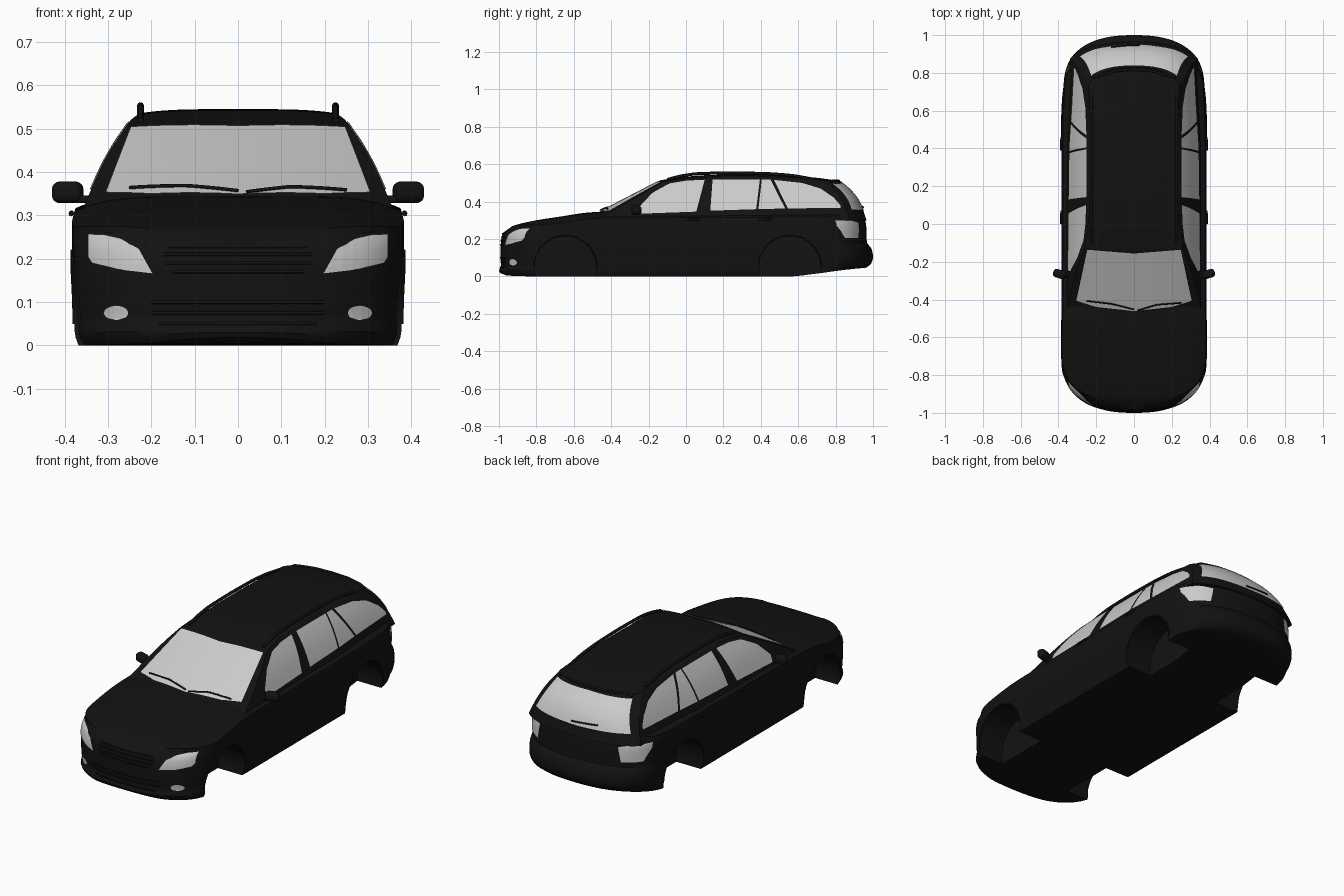
import bpy, bmesh, math
from mathutils import Vector
from mathutils.bvhtree import BVHTree

if "Cube" in bpy.data.objects:
    bpy.data.objects.remove(bpy.data.objects["Cube"])

black = bpy.data.materials.new("black_paint")
black.diffuse_color = (0.006, 0.006, 0.006, 1)
black.use_nodes = True
black.node_tree.nodes["Principled BSDF"].inputs["Base Color"].default_value = black.diffuse_color
trees = []          # body surfaces that panels and trims are laid on


def curve(x, pts):
    """Smooth interpolation through (x, value) points."""
    if x <= pts[0][0]:
        return pts[0][1]
    if x >= pts[-1][0]:
        return pts[-1][1]
    i = next(k for k in range(len(pts) - 1) if x <= pts[k + 1][0])
    slope = [(b[1] - a[1]) / (b[0] - a[0]) for a, b in zip(pts, pts[1:])]

    def tangent(k):
        if k == 0 or k == len(pts) - 1:
            return slope[min(k, len(slope) - 1)]
        a, b = slope[k - 1], slope[k]
        return 0 if a * b <= 0 else 2 * a * b / (a + b)
    h = pts[i + 1][0] - pts[i][0]
    t = (x - pts[i][0]) / h
    return (pts[i][1] * (1 + 2 * t) * (1 - t) ** 2 + pts[i + 1][1] * t * t * (3 - 2 * t)
            + tangent(i) * h * t * (1 - t) ** 2 - tangent(i + 1) * h * t * t * (1 - t))


def finish(bm, name, mat=None, angle=35):
    me = bpy.data.meshes.new(name)
    bm.to_mesh(me)
    bm.free()
    ob = bpy.data.objects.new(name, me)
    bpy.context.collection.objects.link(ob)
    if mat:
        me.materials.append(mat)
    smooth(ob, angle)
    return ob


def smooth(ob, angle=35):
    bpy.ops.object.select_all(action='DESELECT')
    ob.select_set(True)
    bpy.context.view_layer.objects.active = ob
    bpy.ops.object.shade_smooth_by_angle(angle=math.radians(angle))


def box_shell(name, n, fn):
    """Subdivided box whose surface is reshaped by fn(u, v, w)."""
    bm = bmesh.new()
    verts = {}

    def vert(key):
        if key not in verts:
            u, v, w = (key[a] / n[a] for a in range(3))
            verts[key] = bm.verts.new(fn(math.sin((u - 0.5) * math.pi), v, w))
        return verts[key]
    for a, b, c in ((0, 1, 2), (1, 2, 0), (2, 0, 1)):
        for end in (0, n[c]):
            for i in range(n[a]):
                for j in range(n[b]):
                    quad = []
                    for di, dj in ((0, 0), (1, 0), (1, 1), (0, 1)):
                        key = [0, 0, 0]
                        key[a], key[b], key[c] = i + di, j + dj, end
                        quad.append(vert(tuple(key)))
                    bm.faces.new(quad)
    bmesh.ops.recalc_face_normals(bm, faces=bm.faces)
    trees.append(BVHTree.FromBMesh(bm))
    return finish(bm, name, black)


# Lower body: side profile, plan rounding and flank curves
TOP = [(-1, .20), (-.98, .232), (-.95, .26), (-.83, .294), (-.67, .32), (-.5, .343), (-.4, .346), (.9, .352), (1, .345)]
BOTTOM = [(-1, .02), (-.95, .004), (-.8, 0), (.55, 0), (.7, .015), (.85, .035), (1, .05)]
NOSE = [(0, -.98), (.03, -1), (.06, -.988), (.1, -.992), (.18, -.99), (.23, -.98), (.26, -.95)]
TAIL = [(.04, .955), (.065, .988), (.1, 1), (.155, .99), (.175, .967), (.25, .965), (.35, .95)]
FLANK = [(0, .368), (.03, .377), (.1, .379), (.2, .383), (.28, .383), (.31, .377), (.35, .36)]
TAPER = [(-1, .97), (-.6, 1), (.5, 1), (.8, .97), (1, .96)]


def lower(u, v, w):
    y = 2 * v - 1
    bow = 0.25 * (1 - max(0, 1 - abs(u) ** 2.4) ** (1 / 2.4))
    for _ in range(4):
        zb = curve(y, BOTTOM)
        z = zb + w * (curve(y, TOP) - 0.035 * abs(u) ** 6 - zb)
        front, rear = curve(z, NOSE) + bow, curve(z, TAIL) - bow
        y = front + v * (rear - front)
    return u * curve(z, FLANK) * curve(y, TAPER), y, z


body = box_shell("lower_body", (36, 100, 18), lower)

# Cabin: raked front and rear, tumblehome sides, arched roof
ROOF = [(-.14, .514), (0, .533), (.15, .543), (.3, .545), (.5, .541), (.7, .527), (.83, .508)]
SIDE = [(.3, .363), (.345, .345), (.4, .321), (.45, .295), (.5, .262), (.52, .247), (.535, .228)]
REAR = [(.3, .965), (.345, .95), (.4, .926), (.45, .89), (.505, .83)]


def cabin(u, v, w):
    y = 1.4 * v - 0.5
    for _ in range(4):
        z = 0.3 + w * (curve(y, ROOF) - 0.01 * u ** 4 - 0.3)
        t = (z - 0.3) / 0.212
        front = -0.55 + 0.41 * t + (0.07 - 0.045 * t) * u * u
        rear = curve(z, REAR) - 0.05 * u * u - 0.04 * u ** 6
        y = front + v * (rear - front)
    return u * curve(z, SIDE) * curve(y, [(.4, 1), (.9, .93)]), y, z


box_shell("cabin", (30, 70, 18), cabin)

# Wheel wells cut into both flanks
WHEELS = (("front", -.645), ("rear", .555))
for label, y in WHEELS:
    for s in (1, -1):
        bpy.ops.mesh.primitive_cylinder_add(vertices=64, radius=.165, depth=.3,
                                            location=(s * .37, y, .05), rotation=(0, math.pi / 2, 0))
        cutter = bpy.context.object
        cutter.hide_render = True
        mod = body.modifiers.new("well", 'BOOLEAN')
        mod.operation, mod.object, mod.solver = 'DIFFERENCE', cutter, 'EXACT'
        bpy.context.view_layer.objects.active = body
        bpy.ops.object.modifier_apply(modifier=mod.name)
        bpy.data.objects.remove(cutter)
smooth(body)


def project(view, a, b, lift):
    """Lay a point of a flat view on the body surface."""
    start, d = {"side": ((2, a, b), (-1, 0, 0)), "front": ((a, -2, b), (0, 1, 0)),
                "back": ((a, 2, b), (0, -1, 0)), "top": ((a, b, 2), (0, 0, -1))}[view]
    start, d = Vector(start), Vector(d)
    hits = [h for h in (t.ray_cast(start, d) for t in trees) if h[0]]
    if not hits:
        hits = [t.find_nearest(start + d * 1.2) for t in trees]
    p, normal = min(hits, key=lambda h: (h[0] - start).length)[:2]
    return p + normal * lift


def resample(pts, n):
    pts = [Vector(p) for p in pts]
    run = [0]
    for a, b in zip(pts, pts[1:]):
        run.append(run[-1] + (b - a).length)
    out = []
    for i in range(n + 1):
        s = run[-1] * i / n
        k = max(j for j in range(len(pts) - 1) if run[j] <= s + 1e-9)
        out.append(pts[k].lerp(pts[k + 1], min(1, (s - run[k]) / (run[k + 1] - run[k]))))
    return out


def panel(name, view, low, high, mirror=True, n=28, m=12):
    """Glass or lamp skin between a lower and an upper edge."""
    bm = bmesh.new()
    lo, hi = resample(low, n), resample(high, n)
    rows = [[bm.verts.new(project(view, *lo[i].lerp(hi[i], j / m), .003)) for i in range(n + 1)]
            for j in range(m + 1)]
    for r, q in zip(rows, rows[1:]):
        for i in range(n):
            bm.faces.new((r[i], r[i + 1], q[i + 1], q[i]))
    if view == "back":
        bmesh.ops.reverse_faces(bm, faces=bm.faces)
    ob = finish(bm, name, None, 60)
    if mirror:
        ob.modifiers.new("mirror", 'MIRROR')


def tube(name, points, radius, both=True):
    for s in (1, -1) if both else (1,):
        cu = bpy.data.curves.new(name, 'CURVE')
        cu.dimensions, cu.bevel_depth, cu.bevel_resolution, cu.use_fill_caps = '3D', radius, 2, True
        sp = cu.splines.new('POLY')
        sp.points.add(len(points) - 1)
        for p, q in zip(sp.points, points):
            p.co = (s * q[0], q[1], q[2], 1)
        cu.materials.append(black)
        bpy.context.collection.objects.link(bpy.data.objects.new(name, cu))


def trim(name, view, pts, radius, both=True, lift=0.0, n=24):
    tube(name, [project(view, *p, lift) for p in resample(pts, n)], radius, both)


# Windows
panel("windshield", "top", [(-.305, -.405), (-.2, -.438), (0, -.46), (.2, -.438), (.305, -.405)],
      [(-.247, -.135), (0, -.155), (.247, -.135)], False, 40, 16)
panel("rear_window", "back", [(-.285, .356), (0, .35), (.285, .356)],
      [(-.225, .493), (0, .5), (.225, .493)], False, 40, 16)
panel("front_door_window", "side", [(-.245, .334), (.055, .345)],
      [(-.25, .37), (-.18, .445), (-.09, .495), (0, .51), (.1, .515)])
panel("rear_door_window", "side", [(.13, .35), (.375, .358)], [(.142, .516), (.395, .516)])
panel("door_quarter_window", "side", [(.387, .358), (.53, .362)], [(.405, .516), (.452, .515)])
panel("rear_quarter_window", "side", [(.545, .362), (.825, .365)],
      [(.47, .514), (.62, .498), (.72, .468), (.79, .42), (.825, .38)])

# Lamps
panel("headlight", "front", [(.196, .166), (.274, .175), (.335, .19), (.344, .205)],
      [(.2, .172), (.228, .222), (.27, .245), (.31, .254), (.344, .255)])
arc = [math.pi * i / 16 for i in range(17)]
panel("fog_light", "front", [(.28 - .028 * math.cos(a), .075 - .017 * math.sin(a)) for a in arc],
      [(.28 - .028 * math.cos(a), .075 + .017 * math.sin(a)) for a in arc])
panel("tail_light", "back", [(.25, .205), (.335, .205), (.357, .27)],
      [(.235, .285), (.3, .298), (.357, .297)])

# Arch lips, handles, grille, intake bars, wipers, spoiler edge
for label, y in WHEELS:
    trim(label + "_arch_lip", "side", [(y + .168 * math.cos(a), .05 + .168 * math.sin(a))
                                       for a in (math.pi * i / 24 for i in range(25))], .004)
for label, y in (("front", .04), ("rear", .43)):
    trim(label + "_door_handle", "side", [(y - .04, .302), (y + .03, .304)], .006, lift=.006)
for z, w in ((.228, .16), (.21, .17), (.19, .165), (.17, .15), (.1, .2), (.075, .2), (.05, .18)):
    trim("grille_bar", "front", [(-w, z), (w, z)], .004, False)
trim("wiper", "top", [(.02, -.455), (.12, -.425), (.25, -.415)], .004, False, .006)
trim("wiper", "top", [(-.25, -.405), (-.12, -.42), (.0, -.45)], .004, False, .006)
trim("rear_wiper", "back", [(-.12, .375), (.03, .365)], .004, False, .006)
trim("spoiler_edge", "top", [(-.22, .775), (-.1, .81), (0, .818), (.1, .81), (.22, .775)], .007, False)

# Roof rails
RAIL = [(-.1, .518), (-.02, .538), (.08, .55), (.25, .553), (.42, .55), (.56, .54), (.68, .52)]
tube("roof_rail", [(.225, y, curve(y, RAIL)) for y in (-.1 + .78 * i / 30 for i in range(31))], .008)

# Door mirrors
for s in (1, -1):
    for name, loc, size, turn in (("mirror_housing", (.393, -.265, .353), (.072, .045, .05), .3),
                                  ("mirror_arm", (.355, -.27, .337), (.05, .03, .018), 0)):
        bpy.ops.mesh.primitive_cube_add(size=1, location=(s * loc[0], loc[1], loc[2]), rotation=(0, 0, s * turn))
        ob = bpy.context.object
        ob.name, ob.scale = name, size
        bpy.ops.object.transform_apply(location=False, rotation=False, scale=True)
        ob.data.materials.append(black)
        bev = ob.modifiers.new("round", 'BEVEL')
        bev.width, bev.segments = min(size) * .4, 4
        smooth(ob, 40)
